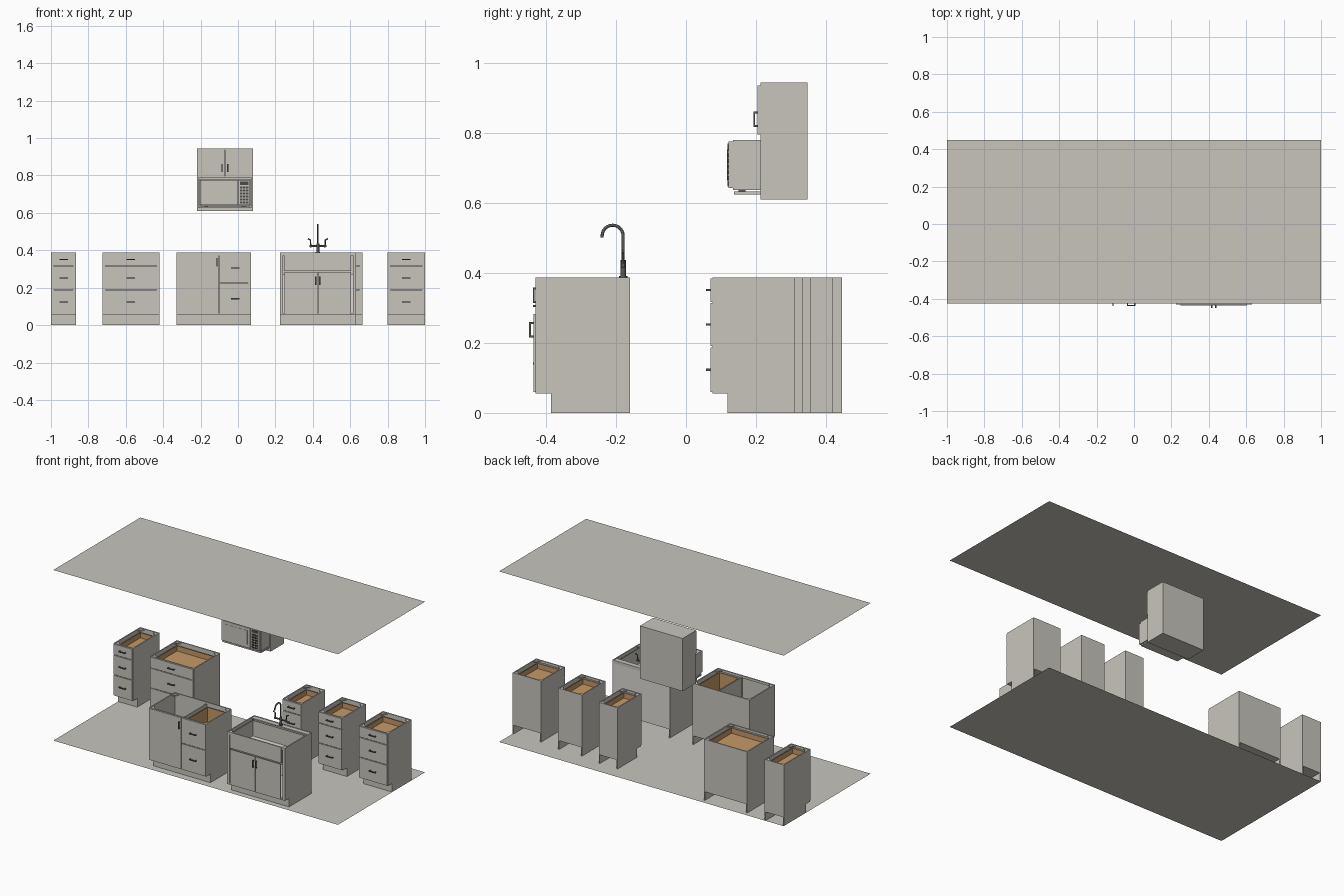
import bpy, bmesh, math
from mathutils import Vector

if "Cube" in bpy.data.objects:
    bpy.data.objects.remove(bpy.data.objects["Cube"])


def material(name, rgb):
    m = bpy.data.materials.new(name)
    m.diffuse_color = (*rgb, 1)
    m.use_nodes = True
    m.node_tree.nodes["Principled BSDF"].inputs["Base Color"].default_value = m.diffuse_color
    return m


GREY = material("cabinet_grey", (0.58, 0.56, 0.51))
WOOD = material("drawer_wood", (0.56, 0.32, 0.14))
METAL = material("dark_metal", (0.10, 0.10, 0.095))
DARK = material("control_dark", (0.07, 0.07, 0.065))
PALE = material("pale_panel", (0.72, 0.70, 0.66))


def finish(name, bm, mat):
    bmesh.ops.recalc_face_normals(bm, faces=bm.faces)
    me = bpy.data.meshes.new(name)
    bm.to_mesh(me)
    bm.free()
    me.materials.append(mat)
    ob = bpy.data.objects.new(name, me)
    bpy.context.collection.objects.link(ob)
    return ob


def add_box(bm, b):
    r = bmesh.ops.create_cube(bm, size=1)
    for v in r["verts"]:
        v.co = Vector([(b[2*i] + b[2*i+1]) / 2 + v.co[i] * (b[2*i+1] - b[2*i]) for i in range(3)])


def boxes(name, mat, *items):
    bm = bmesh.new()
    for b in items:
        add_box(bm, b)
    return finish(name, bm, mat)


def prism(bm, pts, offset):
    f = bm.faces.new([bm.verts.new(p) for p in pts])
    r = bmesh.ops.extrude_face_region(bm, geom=[f])
    for g in r["geom"]:
        if isinstance(g, bmesh.types.BMVert):
            g.co += Vector(offset)


H, TOE, T, FT = 0.388, 0.055, 0.007, 0.006


def handle(name, x, y, z, vertical=False, length=0.045):
    # pull bar on two posts, standing off the front at y
    h, r = length / 2, 0.003
    parts = []
    if vertical:
        parts.append((x-r, x+r, y-.013, y-.008, z-h, z+h))
        parts += [(x-r, x+r, y-.009, y, z+s*h-r, z+s*h+r) for s in (-.85, .85)]
    else:
        parts.append((x-h, x+h, y-.013, y-.008, z-r, z+r))
        parts += [(x+s*h-r, x+s*h+r, y-.009, y, z-r, z+r) for s in (-.85, .85)]
    boxes(name, METAL, *parts)


def carcass(name, x0, x1, yf, yb, back=GREY):
    # notched side panels and corner braces
    bm = bmesh.new()
    for x in (x0, x1 - T):
        prism(bm, [(x, yf, TOE), (x, yf + .043, TOE), (x, yf + .043, 0), (x, yb, 0),
                   (x, yb, H), (x, yf, H)], (T, 0, 0))
    for cx, sx in ((x0 + T, 1), (x1 - T, -1)):
        for cy, sy in ((yf + T, 1), (yb - T, -1)):
            prism(bm, [(cx, cy, H - .01), (cx + sx*.03, cy, H - .01), (cx, cy + sy*.03, H - .01)],
                  (0, 0, .007))
    finish(name + "_sides", bm, GREY)
    # toe board, floor, face frame
    boxes(name + "_frame", GREY,
          (x0 + T, x1 - T, yf + .043, yf + .05, 0, TOE),
          (x0 + T, x1 - T, yf, yb - T, TOE, TOE + T),
          (x0 + T, x0 + .016, yf, yf + T, TOE + T, H),
          (x1 - .016, x1 - T, yf, yf + T, TOE + T, H),
          (x0 + .016, x1 - .016, yf, yf + T, H - .015, H),
          (x0 + T, x1 - T, yb - T, yb, H - .02, H))
    boxes(name + "_back", back, (x0 + T, x1 - T, yb - T, yb, TOE, H - .02))


def drawer(name, x0, x1, yf, yb, z0, z1):
    boxes(name + "_front", GREY, (x0 + .002, x1 - .002, yf - FT, yf, z0, z1))
    handle(name + "_handle", (x0 + x1) / 2, yf - FT, (z0 + z1) / 2)
    a, b, c, d, lo, hi = x0 + .014, x1 - .014, yf + T, yb - .02, z0 + .012, z1 - .018
    boxes(name + "_box", WOOD, (a, b, c, d, lo, lo + .004),
          (a, a + .005, c, d, lo, hi), (b - .005, b, c, d, lo, hi),
          (a, b, c, c + .005, lo, hi), (a, b, d - .005, d, lo, hi))


# Back row of drawer cabinets
ROWS = ((.318, .385), (.191, .314), (.06, .187))
for i, (x0, x1, yf, yb) in enumerate(((-1, -.865, .182, .446), (-.725, -.42, .158, .421),
                                      (.23, .363, .121, .357), (.498, .665, .1, .333),
                                      (.8, 1, .076, .311))):
    n = f"drawer_cabinet_{i+1}"
    carcass(n, x0, x1, yf, yb)
    for j, (z0, z1) in enumerate(ROWS):
        drawer(f"{n}_drawer_{j+1}", x0, x1, yf, yb, z0, z1)

# Front cabinet with a door and two drawers
carcass("door_cabinet", -.33, .07, -.419, -.165)
boxes("door_cabinet_divider", GREY, (-.104, -.097, -.412, -.172, TOE, H - .01))
boxes("door_cabinet_door", GREY, (-.328, -.102, -.425, -.419, .06, .385))
handle("door_cabinet_handle", -.112, -.425, .337, True)
for j, (z0, z1) in enumerate(((.226, .385), (.06, .222))):
    drawer(f"door_cabinet_drawer_{j+1}", -.1, .07, -.419, -.165, z0, z1)

# Sink cabinet with basin
carcass("sink_cabinet", .225, .63, -.43, -.16, PALE)
boxes("sink_apron", GREY, (.245, .605, -.431, -.423, .288, H))
for n, x0, x1, hx in (("left", .248, .424, .416), ("right", .427, .603, .437)):
    boxes(f"sink_door_{n}", GREY, (x0, x1, -.436, -.43, .06, .283))
    handle(f"sink_door_handle_{n}", hx, -.436, .238, True)
boxes("sink_basin_walls", GREY, (.24, .615, -.415, -.41, .27, .375), (.24, .615, -.2, -.195, .27, .375),
      (.24, .245, -.41, -.2, .27, .375), (.61, .615, -.41, -.2, .27, .375),
      (.232, .623, -.195, -.167, .378, .386))
boxes("sink_basin_floor", PALE, (.245, .61, -.41, -.2, .27, .276))


# Faucet
def tube(name, pts, r):
    cu = bpy.data.curves.new(name, "CURVE")
    cu.dimensions = "3D"
    cu.bevel_depth, cu.bevel_resolution, cu.use_fill_caps = r, 2, True
    sp = cu.splines.new("POLY")
    sp.points.add(len(pts) - 1)
    for p, q in zip(sp.points, pts):
        p.co = (*q, 1)
        sp.use_smooth = True
    cu.materials.append(METAL)
    ob = bpy.data.objects.new(name, cu)
    bpy.context.collection.objects.link(ob)


FX, FY = .427, -.18
arch = [(FX, FY - .03 + .03 * math.cos(t * math.pi / 12), .507 + .03 * math.sin(t * math.pi / 12))
        for t in range(13)]
tube("faucet_spout", [(FX, FY, .386)] + arch + [(FX, FY - .06, .502)], .0045)
tube("faucet_base", [(FX, FY, .384), (FX, FY, .437)], .008)
tube("faucet_foot", [(FX, FY, .384), (FX, FY, .392)], .012)
tube("faucet_bar", [(FX - .045, FY, .422), (FX + .045, FY, .422)], .005)
for n, s in (("left", -1), ("right", 1)):
    tube(f"faucet_lever_{n}", [(FX + s*.038, FY, .415), (FX + s*.04, FY, .455),
                               (FX + s*.053, FY, .462)], .004)

# Wall cabinet with open niche
X0, X1, Y0, Y1, Z0, Z1 = -.22, .08, .213, .348, .61, .945
boxes("wall_cabinet", GREY, (X0, X0 + .009, Y0, Y1, Z0, Z1), (X1 - .009, X1, Y0, Y1, Z0, Z1),
      (X0 + .009, X1 - .009, Y0, Y1, Z1 - .009, Z1), (X0 + .009, X1 - .009, Y0, Y1, Z0, Z0 + .02),
      (X0 + .009, X1 - .009, Y0, Y1, .787, .796),
      (X0 + .009, X1 - .009, Y1 - .007, Y1, Z0 + .02, Z1 - .009))
for n, x0, x1, hx in (("left", -.217, -.071, -.085), ("right", -.069, .077, -.055)):
    boxes(f"wall_door_{n}", GREY, (x0, x1, .205, Y0, .797, .937))
    handle(f"wall_door_handle_{n}", hx, .206, .84, True)
boxes("microwave_shelf", GREY, (-.205, .065, .137, .33, .625, .633))

# Microwave
boxes("microwave_body", GREY, (-.205, .067, .135, .33, .638, .781))
boxes("microwave_feet", METAL, *[(x, x + .02, y, y + .02, .633, .638)
                                 for x in (-.18, .02) for y in (.15, .29)])
boxes("microwave_door", GREY, (-.202, -.001, .121, .135, .643, .776))
boxes("microwave_window_frame", GREY, (-.188, -.004, .119, .121, .648, .771))
boxes("microwave_window", GREY, (-.17, -.018, .118, .119, .665, .753))
boxes("microwave_control_panel", GREY, (.002, .064, .121, .135, .643, .776))
boxes("microwave_display", DARK, (.01, .057, .119, .121, .75, .768))
boxes("microwave_keys", DARK, *[(.01 + .017*i, .023 + .017*i, .119, .121, .651 + .016*j, .662 + .016*j)
                                for i in range(3) for j in range(6)])

# Floor and ceiling sheets
for n, z in (("floor_sheet", 0), ("ceiling_sheet", 1.083)):
    bm = bmesh.new()
    bm.faces.new([bm.verts.new(p) for p in ((-1, -.425, z), (1, -.425, z), (1, .448, z), (-1, .448, z))])
    finish(n, bm, GREY)
